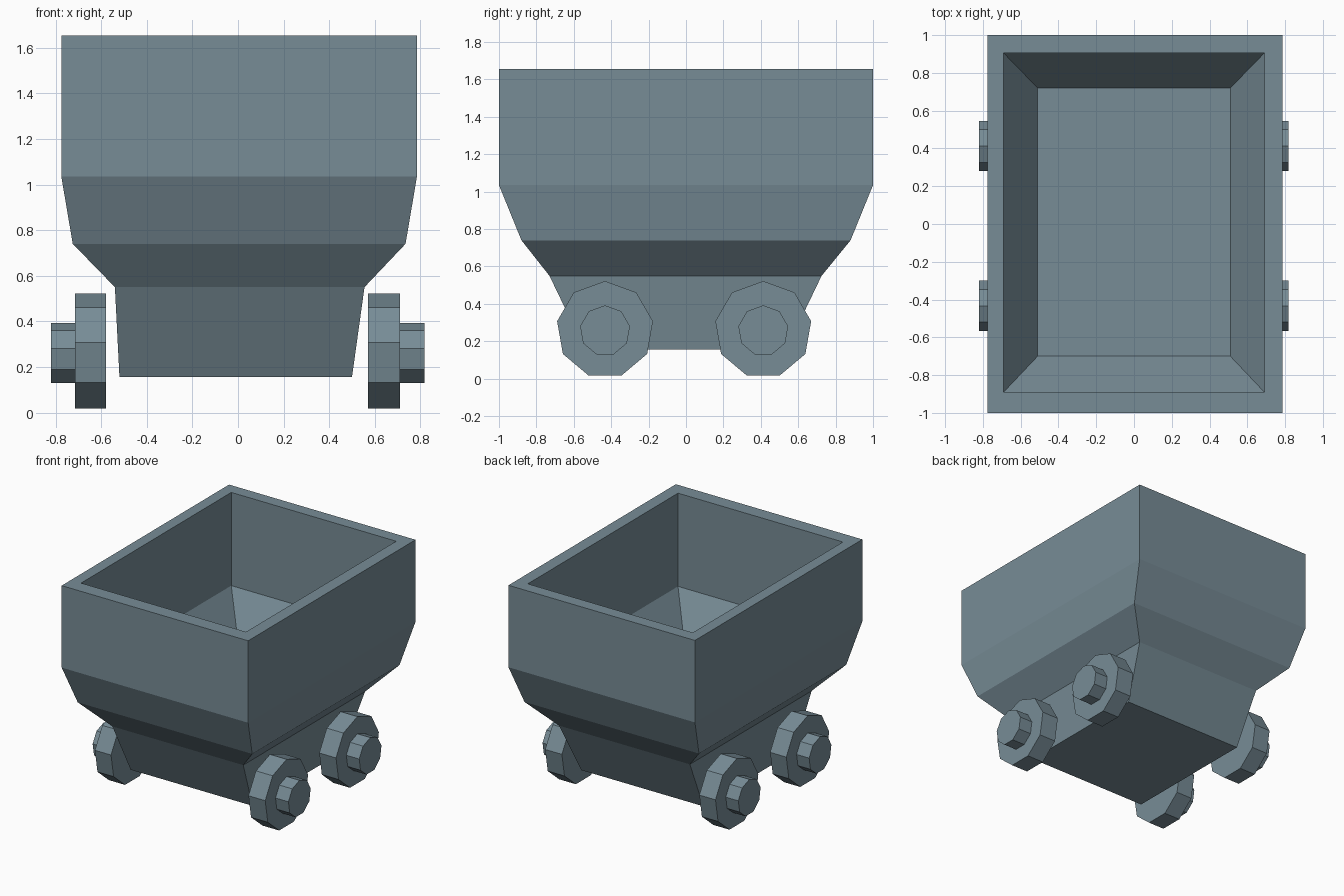
import bpy, bmesh, math
from mathutils import Matrix

if "Cube" in bpy.data.objects:
    bpy.data.objects.remove(bpy.data.objects["Cube"])

steel = bpy.data.materials.new("blue grey steel")
steel.diffuse_color = (0.185, 0.262, 0.305, 1)
steel.use_nodes = True
steel.node_tree.nodes["Principled BSDF"].inputs["Base Color"].default_value = steel.diffuse_color


def finish(name, bm):
    bmesh.ops.recalc_face_normals(bm, faces=bm.faces)
    mesh = bpy.data.meshes.new(name)
    bm.to_mesh(mesh)
    bm.free()
    mesh.materials.append(steel)
    obj = bpy.data.objects.new(name, mesh)
    bpy.context.collection.objects.link(obj)
    return obj


def loft(name, sections):
    """Stack of rectangles (z, x0, x1, y0, y1) joined in order, capped at both ends."""
    bm = bmesh.new()
    rings = [[bm.verts.new((x, y, z)) for x, y in ((x0, y0), (x1, y0), (x1, y1), (x0, y1))]
             for z, x0, x1, y0, y1 in sections]
    for a, b in zip(rings, rings[1:]):
        for i in range(4):
            j = (i + 1) % 4
            bm.faces.new((a[i], a[j], b[j], b[i]))
    bm.faces.new(rings[0][::-1])
    bm.faces.new(rings[-1])
    return finish(name, bm)


def disc(name, x0, x1, y, z, radius):
    """Nine-sided disc along x with one corner pointing up."""
    bm = bmesh.new()
    place = (Matrix.Translation(((x0 + x1) / 2, y, z))
             @ Matrix.Rotation(math.radians(-90), 4, 'Z')
             @ Matrix.Rotation(math.radians(90), 4, 'X'))
    bmesh.ops.create_cone(bm, cap_ends=True, segments=9, radius1=radius, radius2=radius,
                          depth=abs(x1 - x0), matrix=place)
    # turn so that a corner is at the top
    top = max(bm.verts, key=lambda v: v.co.z).co
    angle = math.atan2(top.y - y, top.z - z)
    bmesh.ops.rotate(bm, verts=bm.verts, cent=(0, y, z),
                     matrix=Matrix.Rotation(angle, 3, 'X'))
    return finish(name, bm)


# Hopper tub: outside from the base up, over the rim, then down the inside to the floor
loft("tub", [
    (0.155, -0.52, 0.50, -0.54, 0.535),
    (0.55, -0.54, 0.555, -0.73, 0.725),
    (0.74, -0.725, 0.735, -0.88, 0.88),
    (1.035, -0.775, 0.785, -1.0, 1.0),
    (1.655, -0.775, 0.785, -1.0, 1.0),
    (1.655, -0.69, 0.69, -0.89, 0.905),
    (0.95, -0.69, 0.69, -0.89, 0.905),
    (0.69, -0.51, 0.51, -0.70, 0.72),
])

# Wheels with hubs
for side, inner, outer, tip in (("left", -0.58, -0.715, -0.82), ("right", 0.57, 0.71, 0.818)):
    for end, y in (("front", -0.433), ("back", 0.413)):
        disc(f"{end}_{side}_wheel", inner, outer, y, 0.262, 0.26)
        disc(f"{end}_{side}_hub", outer - math.copysign(0.01, outer), tip, y, 0.257, 0.135)
